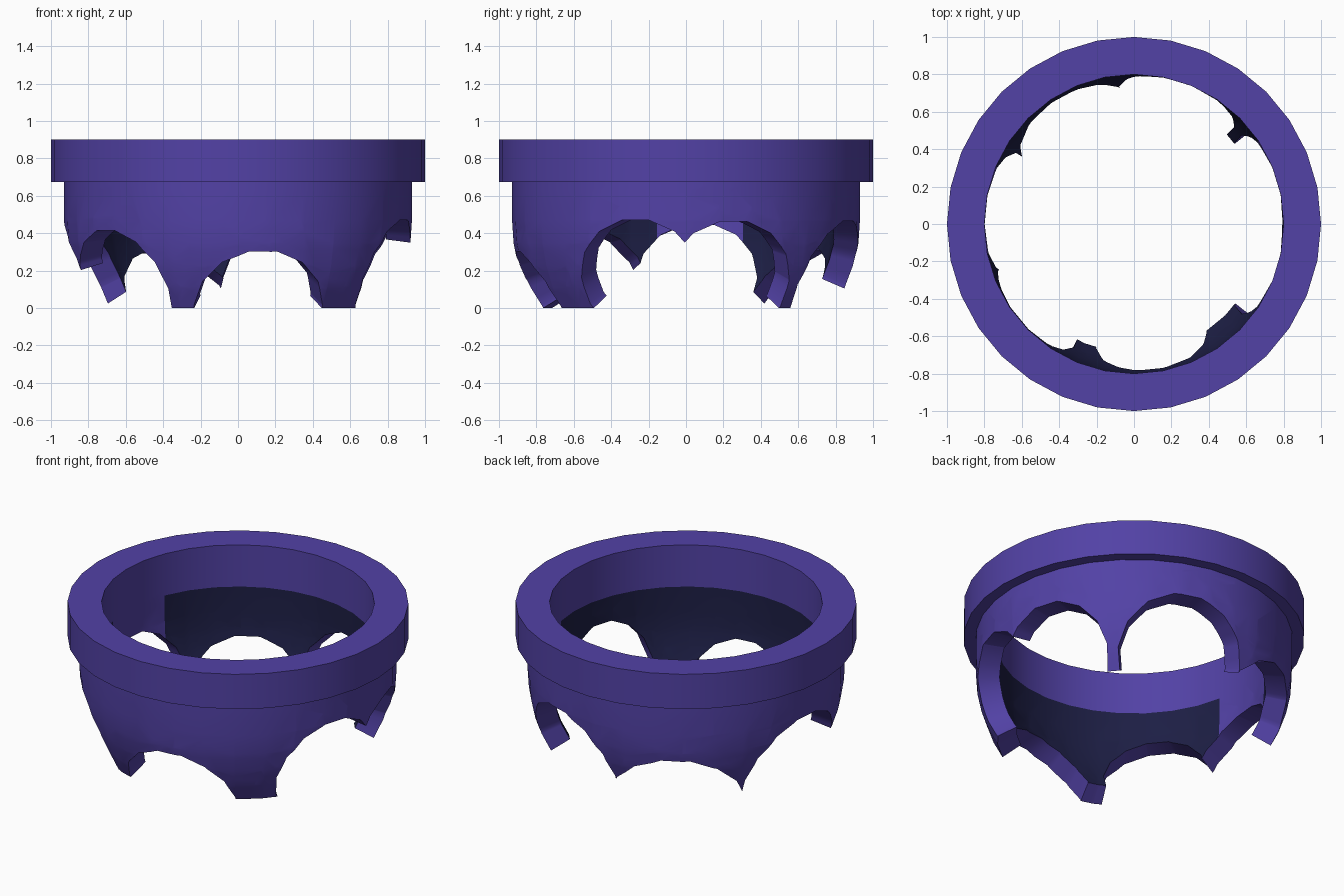
import bpy, bmesh, math
from mathutils import Vector

if "Cube" in bpy.data.objects:
    bpy.data.objects.remove(bpy.data.objects["Cube"])

SIDES, HOLE_SIDES = 32, 14
R_OUT, R_IN = 0.93, 0.80
CENTRE = Vector((0, 0, 0.47))


def material(name, rgb):
    m = bpy.data.materials.new(name)
    m.diffuse_color = (*rgb, 1)
    m.use_nodes = True
    m.node_tree.nodes["Principled BSDF"].inputs["Base Color"].default_value = m.diffuse_color
    return m


purple = material("purple", (0.085, 0.054, 0.38))
navy = material("dark_navy", (0.012, 0.013, 0.058))


def revolve(profile, closed):
    """Turn an (r, z) profile round the z axis."""
    bm = bmesh.new()
    rings = [[bm.verts.new((r * math.cos(2 * math.pi * i / SIDES),
                            r * math.sin(2 * math.pi * i / SIDES), z))
              for i in range(SIDES)] for r, z in profile]
    for a, b in zip(rings, rings[1:] + (rings[:1] if closed else [])):
        for i in range(SIDES):
            j = (i + 1) % SIDES
            bm.faces.new((a[i], a[j], b[j], b[i]))
    return bm


def finish(name, bm, *materials):
    bmesh.ops.recalc_face_normals(bm, faces=bm.faces[:])
    me = bpy.data.meshes.new(name)
    bm.to_mesh(me)
    bm.free()
    ob = bpy.data.objects.new(name, me)
    bpy.context.collection.objects.link(ob)
    for m in materials:
        me.materials.append(m)
    bpy.ops.object.select_all(action='DESELECT')
    ob.select_set(True)
    bpy.context.view_layer.objects.active = ob
    bpy.ops.object.shade_smooth_by_angle(angle=math.radians(30))


def cut_opening(bm, az, down, half):
    """Cut a round opening whose walls point at the bowl centre."""
    a, d, h = (math.radians(v) for v in (az, down, half))
    axis = Vector((math.cos(a) * math.cos(d), math.sin(a) * math.cos(d), -math.sin(d)))
    side = axis.cross(Vector((0, 0, 1))).normalized()
    up = side.cross(axis)
    rim = []
    for k in range(HOLE_SIDES):
        t = 2 * math.pi * (k + 0.5) / HOLE_SIDES
        rim.append(axis * math.cos(h) + (side * math.sin(t) + up * math.cos(t)) * math.sin(h))
    normals = [p.cross(q).normalized() for p, q in zip(rim, rim[1:] + rim[:1])]
    normals = [n if n.dot(axis) < 0 else -n for n in normals]      # point outwards
    for n in normals:
        near = [f for f in bm.faces
                if (f.calc_center_median() - CENTRE).angle(axis) < h + 0.16]
        geom = set(near)
        for f in near:
            geom.update(f.edges)
            geom.update(f.verts)
        bmesh.ops.bisect_plane(bm, geom=list(geom), dist=1e-5, plane_co=CENTRE, plane_no=n)
    gone = [f for f in bm.faces
            if all((f.calc_center_median() - CENTRE).dot(n) < 0 for n in normals)]
    bmesh.ops.delete(bm, geom=gone, context='FACES')


def inward(co):
    """Matching point on the inner wall."""
    s = R_IN / R_OUT
    if co.z > CENTRE.z:
        return Vector((co.x * s, co.y * s, co.z))
    return CENTRE + (co - CENTRE) * s


# thick upper ring
finish("upper_ring", revolve([(1, 0.675), (1, 0.9), (R_IN, 0.9), (R_IN, 0.675)], True), purple)

# bowl: outer skin down to the ground
lowest = math.asin(CENTRE.z / R_OUT)
bowl = revolve([(R_OUT, 0.675), (R_OUT, 0.63)]
               + [(R_OUT * math.cos(lowest * k / 4), CENTRE.z - R_OUT * math.sin(lowest * k / 4))
                  for k in range(5)], False)

# round openings: direction, angle below the bowl centre, angular radius
for opening in [(-81.5, 32, 22), (-17, 21, 21.5), (16, 22, 22), (70, 24, 24.2),
                (121, 35.5, 25), (175, 25, 24), (220, 25, 22)]:
    cut_opening(bowl, *opening)

# inner skin, dark on its lower part, and the rims joining both skins
outer_faces = bowl.faces[:]
open_edges = [e for e in bowl.edges if len(e.link_faces) == 1]
inner = {v: bowl.verts.new(inward(v.co)) for v in bowl.verts[:]}
for f in outer_faces:
    g = bowl.faces.new([inner[v] for v in reversed(f.verts)])
    c = g.calc_center_median()
    az = math.degrees(math.atan2(c.y, c.x)) % 360
    plain = 157 < az < 191 or 10 < az < 34
    if c.z < 0.63 and not plain:
        g.material_index = 1
for e in open_edges:
    a, b = e.verts
    bowl.faces.new((a, b, inner[b], inner[a]))
finish("bowl_wall", bowl, purple, navy)
